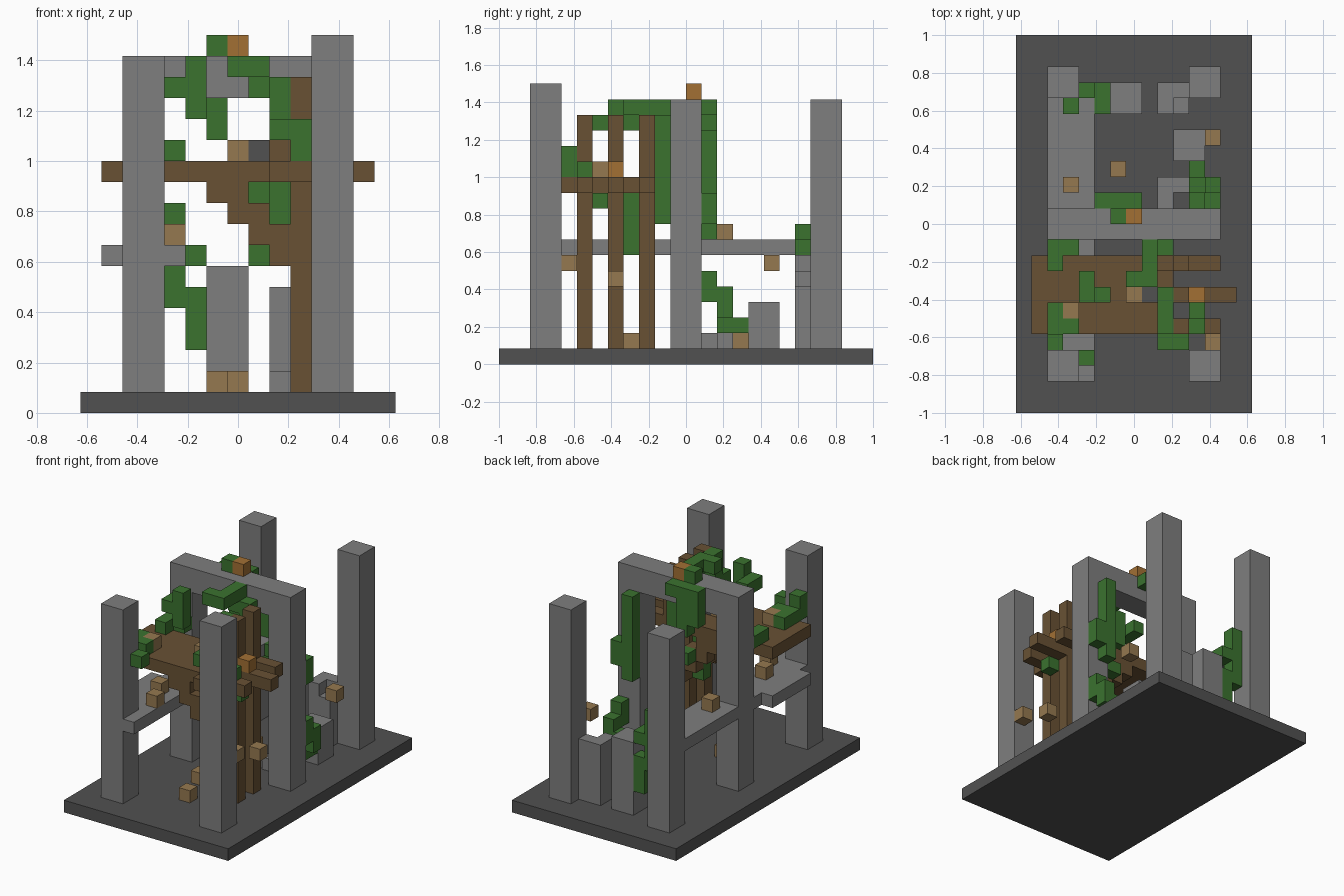
import bpy
import bmesh
from mathutils import Matrix, Vector

UNIT = 1 / 12
ORIGIN = Vector((-7.5, -12, 0))

cube = bpy.data.objects.get("Cube")
if cube:
    bpy.data.objects.remove(cube, do_unlink=True)


def make_material(name, red, green, blue):
    material = bpy.data.materials.new(name)
    material.use_nodes = True
    colour = (red, green, blue, 1)
    material.diffuse_color = colour
    material.node_tree.nodes["Principled BSDF"].inputs["Base Color"].default_value = colour
    return material


stone = make_material("weathered_stone", .21, .21, .21)
paving = make_material("dark_paving", .083, .083, .083)
leaf = make_material("leaf_green", .043, .17, .028)
timber = make_material("dark_timber", .14, .083, .034)
rubble = make_material("tan_rubble", .3, .19, .08)
copper = make_material("copper_orange", .36, .16, .034)


def finish(name, bm, material):
    mesh = bpy.data.meshes.new(name)
    bm.to_mesh(mesh)
    bm.free()
    mesh.materials.append(material)
    obj = bpy.data.objects.new(name, mesh)
    bpy.context.collection.objects.link(obj)
    return obj


def add_box(bm, start, size):
    size = Vector(size)
    centre = (ORIGIN + Vector(start) + size / 2) * UNIT
    matrix = Matrix.Translation(centre) @ Matrix.Diagonal((*(size * UNIT), 1))
    bmesh.ops.create_cube(bm, size=1, matrix=matrix)


def box(name, material, start, size=(1, 1, 1)):
    bm = bmesh.new()
    add_box(bm, start, size)
    return finish(name, bm, material)


STEPS = {"R": (1, 0, 0), "L": (-1, 0, 0), "B": (0, 1, 0),
         "F": (0, -1, 0), "U": (0, 0, 1), "D": (0, 0, -1)}


def trail(name, material, start, moves=""):
    """Chain of unit blocks, walked one step per letter, without inner faces."""
    bm = bmesh.new()
    here = Vector(start)
    cells = {tuple(here)}
    for letter in moves:
        here = here + Vector(STEPS[letter])
        cells.add(tuple(here))
    for cell in sorted(cells):
        add_box(bm, cell, (1, 1, 1))
    bm.normal_update()
    hidden = []
    for face in bm.faces:
        outside = face.calc_center_median() / UNIT - ORIGIN + face.normal / 2
        if tuple(float(int(c)) for c in outside) in cells:
            hidden.append(face)
    bmesh.ops.delete(bm, geom=hidden, context="FACES")
    bmesh.ops.remove_doubles(bm, verts=bm.verts, dist=UNIT / 100)
    return finish(name, bm, material)


# Base and pillars
box("base_slab", paving, (0, 0, 0), (15, 24, 1))
for row, y in (("front", 2), ("middle", 11), ("back", 20)):
    for side, x in (("right", 2), ("left", 11)):
        tall = 17 if (row, side) == ("front", "left") else 16
        box(f"{row}_{side}_pillar", stone, (x, y, 1), (2, 2, tall))
box("lintel", stone, (4, 11, 15), (7, 2, 2))

# Stone ledges along the side
box("front_ledge_edge", stone, (4, 2, 7), (1, 9, 1))
box("front_ledge", stone, (2, 4, 7), (2, 7, 1))
box("front_ledge_overhang", stone, (1, 5, 7), (1, 5, 1))
box("back_ledge", stone, (2, 13, 7), (3, 7, 1))

# Broken wall stumps
box("tall_stump", stone, (6, 19, 1), (2, 2, 6))
box("stump", stone, (9, 20, 1), (2, 1, 5))
box("stump_corner", stone, (9, 19, 1), (1, 1, 5))
box("stump_low_corner", stone, (10, 19, 1), (1, 1, 4))
box("square_stump", stone, (10, 16, 1), (2, 2, 3))
trail("fallen_stones", stone, (9, 13, 1), "BR")

# Timber platform with posts, beams and stepped braces
box("platform", timber, (1, 5, 11), (9, 5, 1))
for label, y, length in (("front", 5, 3), ("centre", 7, 4), ("rear", 9, 3)):
    box(f"{label}_post", timber, (10, y, 1), (1, 1, 15))
    box(f"{label}_beam", timber, (10, y, 11), (length, 1, 1))
    trail(f"{label}_brace", timber, (6, y, 10), "RDRDRD")
    trail(f"{label}_brace_lower", timber, (8, y, 9), "DRD")
trail("platform_lip", timber, (9, 4, 11), "R")
box("platform_chock", timber, (9, 9, 12))

# Single blocks
for place, cell in {
    "platform": (7, 7, 12), "platform_edge": (3, 6, 12),
    "front_ledge": (4, 5, 8), "inner_ledge": (3, 7, 8),
    "back_ledge": (3, 14, 8), "floor_front": (7, 5, 1),
    "floor_centre": (6, 8, 1), "floor_back": (6, 15, 1),
    "post_side": (12, 7, 5), "front_pillar": (12, 4, 6),
    "back_pillar": (12, 17, 6),
}.items():
    box(f"{place}_rubble", rubble, cell)
box("platform_dark_block", paving, (8, 7, 12))
box("beam_copper_block", copper, (11, 7, 12))
box("lintel_copper_block", copper, (7, 12, 17))

# Vines
trail("lintel_top_leaf", leaf, (6, 12, 17))
trail("arch_vine", leaf, (7, 8, 16), "RBBDRDDDDDDL")
trail("arch_vine_tip", leaf, (9, 10, 9))
trail("hanging_vine", leaf, (8, 8, 10), "DDD")
trail("platform_vine", leaf, (4, 8, 15), "FRUDD")
trail("lintel_back_vine", leaf, (7, 13, 16), "LDDDUUULDD")
trail("pillar_back_vine", leaf, (11, 13, 14), "DDDDDDURU")
trail("pillar_foot_vine", leaf, (12, 13, 5), "DBDLDB")
trail("ledge_pillar_vine", leaf, (2, 9, 12), "BR")
trail("front_corner_vine", leaf, (2, 6, 12), "FFUDBR")
trail("front_pillar_leaf", leaf, (4, 3, 12))
trail("post_vine", leaf, (10, 4, 12), "ULBUUBB")
trail("beam_leaf", leaf, (11, 5, 12))
trail("beam_gap_leaf", leaf, (11, 6, 10))
trail("back_ledge_vine", leaf, (3, 19, 8), "BRUDDDDUURFBLDDRDD")
